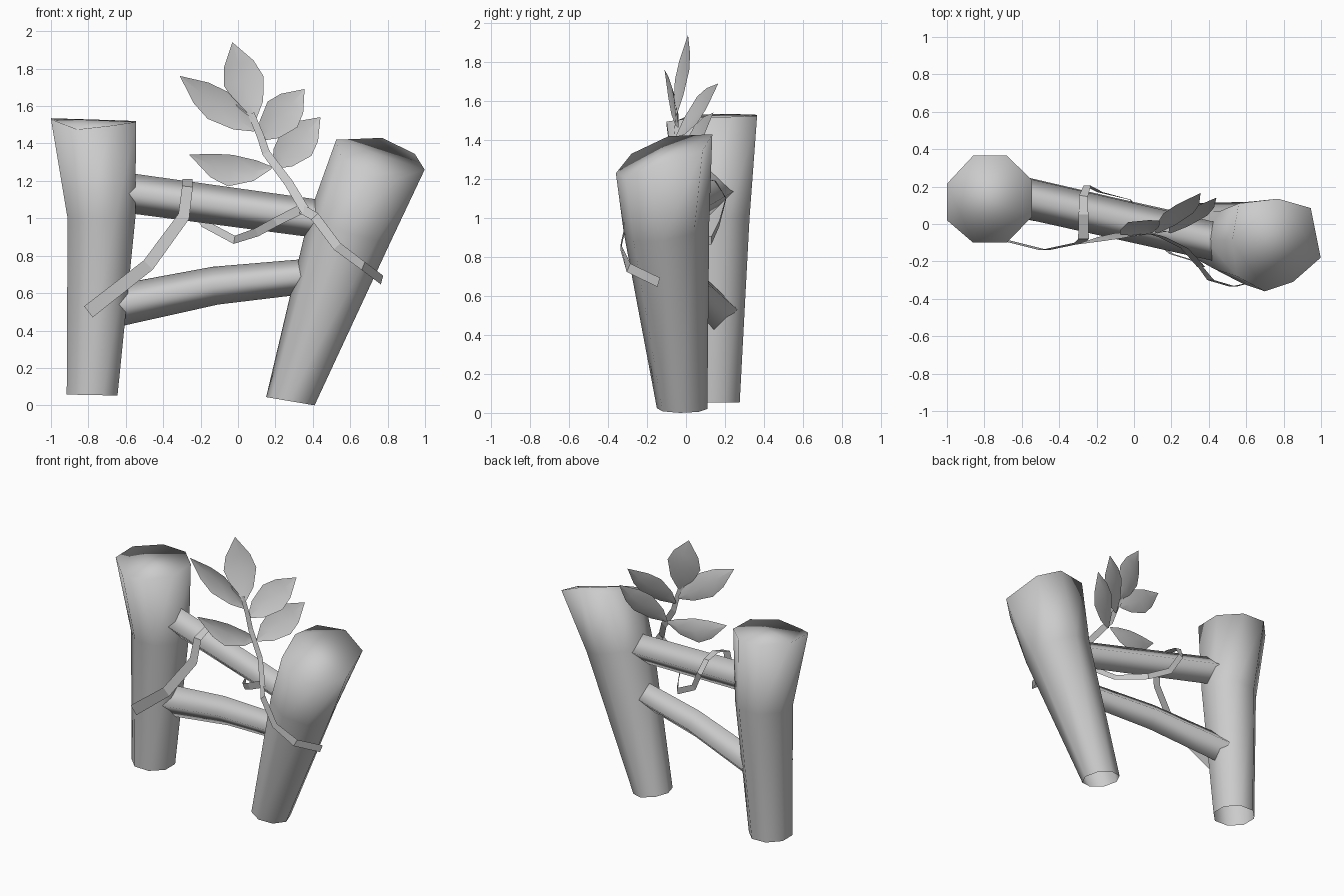
import bpy, bmesh
from math import cos, sin, pi, radians
from mathutils import Vector

if "Cube" in bpy.data.objects:
    bpy.data.objects.remove(bpy.data.objects["Cube"])

GREY = (0.6, 0.6, 0.6, 1)
mat = bpy.data.materials.new("plain grey")
mat.use_nodes = True
mat.diffuse_color = GREY
bsdf = next(n for n in mat.node_tree.nodes if n.type == 'BSDF_PRINCIPLED')
bsdf.inputs["Base Color"].default_value = GREY


def finish(name, bm, smooth=True):
    for f in bm.faces:
        f.smooth = smooth
    mesh = bpy.data.meshes.new(name)
    bm.to_mesh(mesh)
    bm.free()
    mesh.materials.append(mat)
    obj = bpy.data.objects.new(name, mesh)
    bpy.context.collection.objects.link(obj)


def loft(bm, rows, closed):
    """Join rows of points with quads."""
    rows = [[bm.verts.new(p) for p in row] for row in rows]
    n = len(rows[0])
    for a, b in zip(rows, rows[1:]):
        for i in range(n if closed else n - 1):
            j = (i + 1) % n
            bm.faces.new((a[i], a[j], b[j], b[i]))
    return rows


def ring(x, y, z, r, slope_x, slope_y, start):
    """Eight points round a slanted circle."""
    offs = [(r * cos(radians(start + 45 * i)), r * sin(radians(start + 45 * i))) for i in range(8)]
    return [(x + u, y + v, z + slope_x * u + slope_y * v) for u, v in offs]


def post(name, rows):
    """Tapered log: closed top, open bottom."""
    bm = bmesh.new()
    rows = loft(bm, rows, True)
    bm.faces.new(rows[-1])
    finish(name, bm)


def tangent(pts, i):
    return (pts[min(i + 1, len(pts) - 1)] - pts[max(i - 1, 0)]).normalized()


def bar(name, path):
    """Four-sided rail standing on edge, its ends buried in the posts."""
    bm = bmesh.new()
    pts = [Vector(p[:3]) for p in path]
    rows = []
    for i, p in enumerate(pts):
        t = tangent(pts, i)
        side = t.cross(Vector((0, 0, 1))).normalized()
        up = side.cross(t)
        r = path[i][3]
        rows.append([p + r * (cos(k * pi / 2) * side - sin(k * pi / 2) * up) for k in range(4)])
    loft(bm, rows, True)
    bmesh.ops.recalc_face_normals(bm, faces=bm.faces)
    finish(name, bm)


FACING = {"front": (0, -1, 0), "up": (0, -.3, 1), "back": (0, 1, 0),
          "side": (.75, -.65, 0)}


def ribbon(name, path, start_width, end_width):
    """Flat vine strip; each point says which way the strip faces."""
    bm = bmesh.new()
    pts = [Vector(p[:3]) for p in path]
    rows = []
    for i, p in enumerate(pts):
        k = i / (len(pts) - 1)
        width = start_width * (1 - k) + end_width * k
        side = tangent(pts, i).cross(Vector(FACING[path[i][3]])).normalized() * width / 2
        rows.append([p - side, p + side])
    loft(bm, rows, False)
    finish(name, bm, False)


def leaf(name, base, tip, half, facing=(0, -1, 0), sag=0):
    """Pointed leaf, slightly folded along the midrib."""
    bm = bmesh.new()
    base, tip = Vector(base), Vector(tip)
    side = (tip - base).cross(Vector(facing)).normalized()
    rows = []
    for t, w in ((0, .08), (.2, .65), (.5, 1), (.72, .75), (1, .01)):
        mid = base.lerp(tip, t) - Vector((0, 0, sag * sin(pi * t)))
        s = side * half * w
        rows.append([mid - s, mid + Vector((0, .025 * w, 0)), mid + s])
    loft(bm, rows, False)
    finish(name, bm)


# Posts
worn_rim = [(-.545, .235, 1.52), (-.68, .365, 1.525), (-.86, .365, 1.53), (-1, .215, 1.535),
            (-1, .02, 1.53), (-.86, -.1, 1.475), (-.68, -.1, 1.495), (-.545, .04, 1.515)]
post("right_post", [
    ring(-.78, .14, .055, .147, -.02, 0, 22.5),
    ring(-.73, .145, 1.0, .196, 0, 0, 22.5),
    worn_rim])
chipped_rim = [(.945, .085, 1.345), (.77, .135, 1.43), (.56, .11, 1.42), (.525, -.09, 1.42),
               (.55, -.28, 1.33), (.7, -.36, 1.23), (.85, -.31, 1.21), (.998, -.18, 1.26)]
post("left_post", [
    ring(.28, -.02, .022, .13, -.17, 0, 40),
    ring(.6, -.1, .95, .22, -.3, .15, 40),
    chipped_rim])

# Cross bars: x, y, z, half thickness
bar("upper_bar", [(-.66, .155, 1.145, .107), (.48, -.105, .99, .102)])
bar("lower_bar", [(-.66, .155, .53, .112), (-.12, .04, .64, .102), (.42, -.07, .695, .092)])

# Vine strands
ribbon("looping_vine", [
    (-.8, -.06, .5, "front"), (-.48, -.14, .75, "front"), (-.29, -.1, 1.01, "front"),
    (-.27, -.08, 1.17, "front"), (-.27, .05, 1.21, "up"), (-.27, .15, 1.19, "up"),
    (-.25, .205, 1.1, "back")], .075, .04)
ribbon("hanging_vine", [
    (.33, -.2, 1.045, "front"), (.2, -.16, .98, "front"), (.1, -.08, .925, "front"),
    (-.02, .13, .885, "front"), (-.18, .17, .97, "front"), (-.25, .205, 1.1, "front")], .05, .04)
ribbon("vine_tail", [
    (.77, -.14, .67, "side"), (.67, -.295, .745, "side"), (.53, -.335, .85, "front"),
    (.41, -.3, 1.01, "front"), (.34, -.21, 1.05, "front")], .05, .05)
ribbon("vine_stem", [
    (.36, -.23, 1.04, "front"), (.27, -.13, 1.19, "front"), (.15, -.07, 1.35, "front"),
    (.12, -.06, 1.44, "front"), (.07, -.05, 1.56, "front")], .05, .035)

# Leaves
leaf("top_leaf", (.09, -.05, 1.53), (-.03, .01, 1.94), .115, facing=(.35, -1, 0))
leaf("upper_right_leaf", (.09, -.04, 1.47), (-.31, -.11, 1.76), .09, sag=.01)
leaf("upper_left_leaf", (.12, -.05, 1.42), (.355, .165, 1.69), .105)
leaf("lower_left_leaf", (.19, -.05, 1.27), (.44, .14, 1.54), .105)
leaf("lower_right_leaf", (.18, -.04, 1.27), (-.26, -.1, 1.34), .085, sag=.05)
